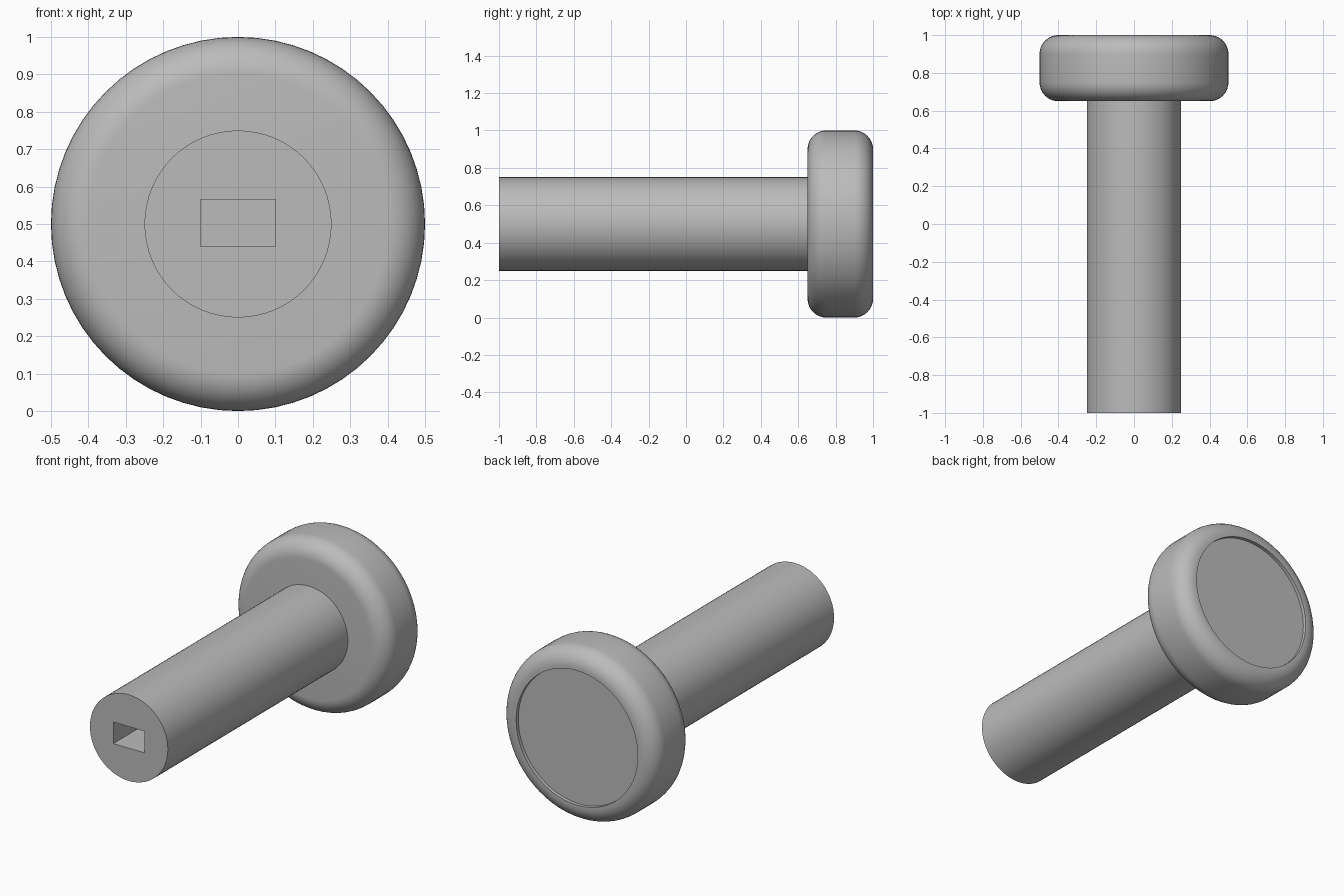
import bpy, bmesh, math
from mathutils import Matrix, Vector

cube = bpy.data.objects.get("Cube")
if cube:
    bpy.data.objects.remove(cube)

# One plain grey material
grey = bpy.data.materials.new("plain grey")
grey.use_nodes = True
colour = (0.5, 0.5, 0.5, 1)
grey.diffuse_color = colour
grey.node_tree.nodes["Principled BSDF"].inputs["Base Color"].default_value = colour

SEGMENTS = 64
AXIS_HEIGHT = 0.5


def add_object(name, bm):
    bmesh.ops.recalc_face_normals(bm, faces=bm.faces)
    mesh = bpy.data.meshes.new(name)
    bm.to_mesh(mesh)
    bm.free()
    mesh.materials.append(grey)
    obj = bpy.data.objects.new(name, mesh)
    bpy.context.collection.objects.link(obj)
    return obj


def lathe(name, profile):
    """Turn a (radius, y) profile around the long axis, capping both ends."""
    bm = bmesh.new()
    rings = []
    for radius, y in profile:
        ring = []
        for i in range(SEGMENTS):
            a = 2 * math.pi * i / SEGMENTS
            ring.append(bm.verts.new((radius * math.cos(a), y,
                                      AXIS_HEIGHT + radius * math.sin(a))))
        rings.append(ring)
    for low, high in zip(rings, rings[1:]):
        for i in range(SEGMENTS):
            j = (i + 1) % SEGMENTS
            bm.faces.new((low[i], low[j], high[j], high[i]))
    bm.faces.new(rings[0])
    bm.faces.new(rings[-1])
    return add_object(name, bm)


def smooth(obj):
    bpy.ops.object.select_all(action="DESELECT")
    obj.select_set(True)
    bpy.context.view_layer.objects.active = obj
    bpy.ops.object.shade_smooth_by_angle(angle=math.radians(35))


# Head: rounded disc with a shallow recess in the back
def fillet(y, start):
    return [(0.4 + 0.1 * math.cos(a), y + 0.1 * math.sin(a))
            for a in (math.radians(start + 90 * i / 10) for i in range(11))]


head = lathe("head", fillet(0.75, -90) + fillet(0.9, 0)
             + [(0.39, 1.0), (0.39, 0.98)])

# Shaft with a rectangular slot cut into the front end
shaft = lathe("shaft", [(0.25, -1.0), (0.25, 0.66)])
bm = bmesh.new()
bmesh.ops.create_cube(bm, size=1, matrix=Matrix.Translation(Vector((0, -0.8, 0.5025)))
                      @ Matrix.Diagonal((0.2, 1.0, 0.125, 1)))
cutter = add_object("slot_cutter", bm)
cutter.hide_render = True
cut = shaft.modifiers.new("slot", "BOOLEAN")
cut.operation = "DIFFERENCE"
cut.solver = "EXACT"
cut.object = cutter
bpy.context.view_layer.objects.active = shaft
bpy.ops.object.modifier_apply(modifier=cut.name)
bpy.data.objects.remove(cutter)

for part in (head, shaft):
    smooth(part)
